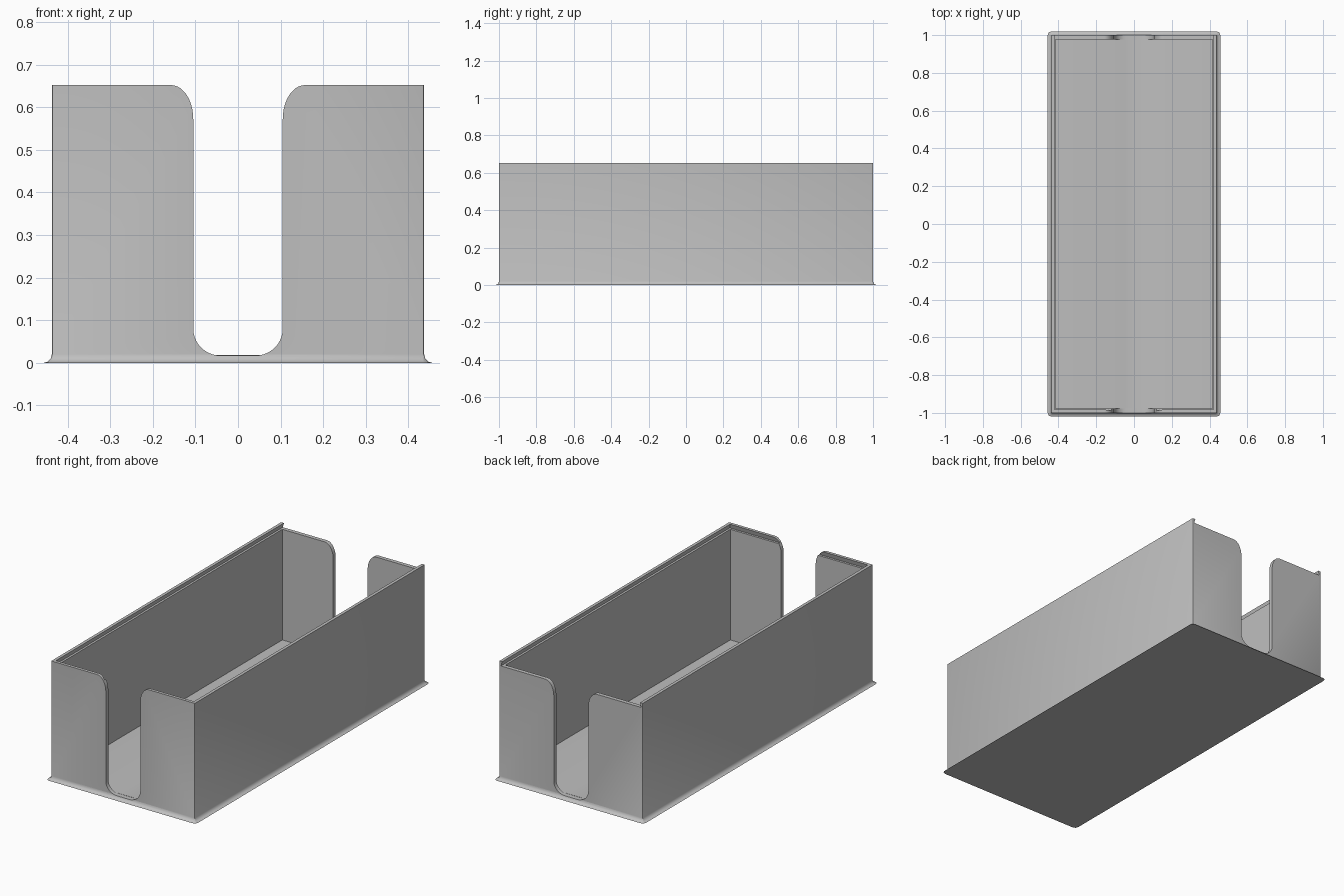
import bpy, bmesh, math

cube = bpy.data.objects.get("Cube")
if cube:
    bpy.data.objects.remove(cube, do_unlink=True)

HX, HY, H = 0.437, 1.0, 0.652      # half width, half length, height
WALL, FLOOR, LEDGE = 0.022, 0.018, 0.627

grey = bpy.data.materials.new("plain grey")
grey.use_nodes = True
grey.diffuse_color = (0.52, 0.52, 0.52, 1)
grey.node_tree.nodes["Principled BSDF"].inputs["Base Color"].default_value = grey.diffuse_color


def make_object(name, bm):
    bmesh.ops.recalc_face_normals(bm, faces=bm.faces)
    mesh = bpy.data.meshes.new(name)
    bm.to_mesh(mesh)
    bm.free()
    mesh.materials.append(grey)
    obj = bpy.data.objects.new(name, mesh)
    bpy.context.collection.objects.link(obj)
    return obj


def loft(bottom, top):
    """Closed solid between two matching outlines."""
    bm = bmesh.new()
    a = [bm.verts.new(p) for p in bottom]
    b = [bm.verts.new(p) for p in top]
    bm.faces.new(a)
    bm.faces.new(b)
    for i in range(len(a)):
        j = (i + 1) % len(a)
        bm.faces.new((a[i], a[j], b[j], b[i]))
    return bm


def rect(x, y0, y1, z):
    return [(-x, y0, z), (x, y0, z), (x, y1, z), (-x, y1, z)]


def arc(cx, cz, rx, rz, start, end, steps=10):
    angles = [math.radians(start + (end - start) * i / steps) for i in range(steps + 1)]
    return [(cx + rx * math.cos(t), cz + rz * math.sin(t)) for t in angles]


def notch_profile(top):
    """U-shaped finger notch with rounded foot and flared mouth."""
    half, foot_x, foot_z = 0.105, 0.065, 0.063
    bottom = 0.017
    right = arc(half - foot_x, bottom + foot_z, foot_x, foot_z, -90, 0)
    right += arc(half + 0.052, top - 0.08, 0.052, 0.08, 180, 90)
    right.append((half + 0.052, top + 0.1))
    return right + [(-x, z) for x, z in reversed(right)]


# Outer tray body with softened edges
bm = loft(rect(HX, -HY, HY, 0), rect(HX, -HY, HY, H))
upright = [e for e in bm.edges if abs(e.verts[0].co.z - e.verts[1].co.z) > 0.1]
bmesh.ops.bevel(bm, geom=upright, offset=0.004, segments=2, profile=0.5, affect='EDGES')
base = [e for e in bm.edges if all(v.co.z < 0.001 for v in e.verts)]
bmesh.ops.bevel(bm, geom=base, offset=0.02, segments=3, profile=0.5, affect='EDGES', clamp_overlap=False)
tray = make_object("tray", bm)

# Inner space
cutters = [make_object("cavity_cutter", loft(
    rect(HX - WALL, -HY + WALL, HY - WALL, FLOOR),
    rect(HX - WALL, -HY + WALL, HY - WALL, H + 0.1)))]

# Undercut slot for a sliding lid, open at the back
rise = 0.05
lean = 0.007 * rise / (H - LEDGE)
cutters.append(make_object("lid_slot_cutter", loft(
    rect(HX - 0.01, -HY + 0.01, HY + 0.1, LEDGE),
    rect(HX - 0.01 - lean, -HY + 0.01 + lean, HY + 0.1, LEDGE + rise))))

# Finger notches in both end walls
for name, side, top in (("front_notch_cutter", -1, H), ("back_notch_cutter", 1, LEDGE)):
    outline = notch_profile(top)
    cutters.append(make_object(name, loft(
        [(x, side * (HY - WALL - 0.004), z) for x, z in outline],
        [(x, side * (HY + 0.1), z) for x, z in outline])))

for cutter in cutters:
    mod = tray.modifiers.new(cutter.name, 'BOOLEAN')
    mod.operation = 'DIFFERENCE'
    mod.solver = 'EXACT'
    mod.object = cutter

# Apply the cuts, then remove the cutters
bpy.context.view_layer.objects.active = tray
tray.select_set(True)
for cutter in cutters:
    bpy.ops.object.modifier_apply(modifier=cutter.name)
for cutter in cutters:
    bpy.data.objects.remove(cutter, do_unlink=True)
bpy.ops.object.shade_smooth_by_angle(angle=math.radians(32))
